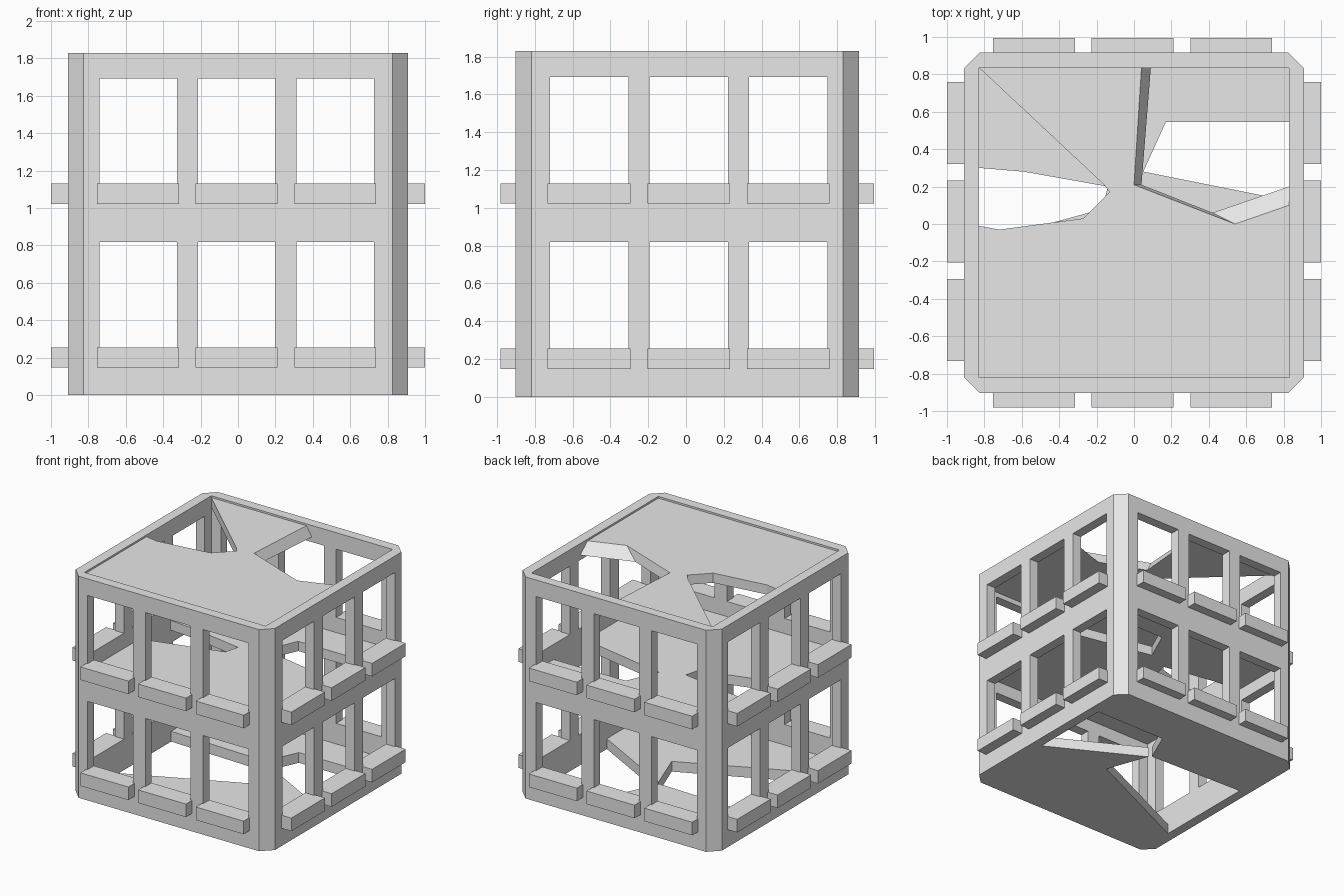
import bpy
import bmesh
from mathutils import Matrix, Vector

cube = bpy.data.objects.get("Cube")
if cube:
    bpy.data.objects.remove(cube, do_unlink=True)

# Single concrete colour
concrete = bpy.data.materials.new("concrete_grey")
concrete.use_nodes = True
concrete.diffuse_color = (0.8, 0.8, 0.8, 1)
concrete.node_tree.nodes["Principled BSDF"].inputs["Base Color"].default_value = (0.8, 0.8, 0.8, 1)

HEIGHT = 1.83
HALF = 0.91          # outer half width of the walls
INNER = 0.828        # inner half width
CHAMFER = 0.085
SHIFT_Y = 0.007      # the shell sits slightly towards the back
PITCH = 0.527        # window spacing
CENTRE_X, CENTRE_Y = -0.007, 0.014
WINDOW_W, WINDOW_H = 0.415, 0.563
WINDOW_Z = (0.255, 1.13)
SILL_W, SILL_H, SILL_OUT = 0.438, 0.108, 0.078


def make_object(name, bm):
    bmesh.ops.recalc_face_normals(bm, faces=bm.faces)
    mesh = bpy.data.meshes.new(name)
    bm.to_mesh(mesh)
    bm.free()
    mesh.materials.append(concrete)
    obj = bpy.data.objects.new(name, mesh)
    bpy.context.collection.objects.link(obj)
    return obj


def add_box(bm, low, high):
    low, high = Vector(low), Vector(high)
    matrix = Matrix.Translation((low + high) / 2) @ Matrix.Diagonal((*(high - low), 1))
    bmesh.ops.create_cube(bm, size=1, matrix=matrix)


def add_prism(bm, top, bottom, z0, z1):
    """Loft between two outlines with the same number of points."""
    lower = [bm.verts.new((x, y, z0)) for x, y in bottom]
    upper = [bm.verts.new((x, y, z1)) for x, y in top]
    bm.faces.new(lower[::-1])
    bm.faces.new(upper)
    for i in range(len(lower)):
        j = (i + 1) % len(lower)
        bm.faces.new((lower[i], lower[j], upper[j], upper[i]))


def subtract(target, cutter):
    mod = target.modifiers.new("cut", "BOOLEAN")
    mod.operation = "DIFFERENCE"
    mod.solver = "EXACT"
    mod.object = cutter
    graph = bpy.context.evaluated_depsgraph_get()
    mesh = bpy.data.meshes.new_from_object(target.evaluated_get(graph))
    target.modifiers.clear()
    target.data = mesh
    bpy.data.objects.remove(cutter, do_unlink=True)


# Outer walls: chamfered square tube
edge = HALF - CHAMFER
outline = [(edge, -HALF), (HALF, -edge), (HALF, edge), (edge, HALF),
           (-edge, HALF), (-HALF, edge), (-HALF, -edge), (-edge, -HALF)]
outline = [(x, y + SHIFT_Y) for x, y in outline]
bm = bmesh.new()
add_prism(bm, outline, outline, 0, HEIGHT)
walls = make_object("outer_walls", bm)

bm = bmesh.new()
add_box(bm, (-INNER, -INNER + SHIFT_Y, -1), (INNER, INNER + SHIFT_Y, 3))
subtract(walls, make_object("room_cutter", bm))

# Window openings through opposite walls
for axis, centre in ((0, CENTRE_X), (1, CENTRE_Y)):
    bm = bmesh.new()
    for i in (-1, 0, 1):
        for z in WINDOW_Z:
            low, high = [-2, -2, z], [2, 2, z + WINDOW_H]
            low[axis] = centre + i * PITCH - WINDOW_W / 2
            high[axis] = low[axis] + WINDOW_W
            add_box(bm, low, high)
    subtract(walls, make_object("window_cutter", bm))

# Window sills on all four sides
SIDES = (("front", 0, -1), ("back", 0, 1), ("left", 1, 1), ("right", 1, -1))
for side, axis, sign in SIDES:
    bm = bmesh.new()
    centre = CENTRE_Y if axis else CENTRE_X
    face = sign * HALF + (0 if axis else SHIFT_Y)
    tip = face + sign * (0.09 if axis else SILL_OUT)
    for i in (-1, 0, 1):
        for z in WINDOW_Z:
            low, high = [0, 0, z - SILL_H], [0, 0, z]
            low[axis] = centre + i * PITCH - SILL_W / 2
            high[axis] = low[axis] + SILL_W
            low[1 - axis], high[1 - axis] = sorted((face, tip))
            add_box(bm, low, high)
    make_object(side + "_window_sills", bm)

# Broken slabs
SOUTH, NORTH = -INNER + SHIFT_Y, INNER + SHIFT_Y
W, E = -INNER, INNER

# Roof, slightly below the rim, with slanted break on the east side
west_break = [(W, NORTH), (-0.16, 0.21), (-0.13, 0.17), (-0.27, 0.03), (-0.72, -0.03), (W, -0.01)]
roof_top = [(W, SOUTH), (E, SOUTH), (E, 0.1), (0.54, 0), (0, 0.21), (0.04, NORTH)] + west_break
roof_low = [(W, SOUTH), (E, SOUTH), (E, 0.2), (0.42, 0.06), (0.04, 0.21), (0.09, NORTH)] + west_break
bm = bmesh.new()
add_prism(bm, roof_top, roof_low, 1.735, 1.815)
make_object("broken_roof", bm)

# Middle floor
middle = [(W, SOUTH), (E, SOUTH), (E, 0.12), (0.7, 0.15), (0.05, 0.28), (0.17, 0.545),
          (E, 0.545), (E, NORTH), (W, NORTH), (W, 0.3), (-0.59, 0.28), (-0.14, 0.2),
          (-0.17, 0.08), (W, -0.1)]
bm = bmesh.new()
add_prism(bm, middle, middle, 0.925, 1.005)
make_object("broken_middle_floor", bm)

# Ground floor in two pieces
south_piece = [(W, SOUTH), (E, SOUTH), (E, -0.15), (0.07, 0.26), (0.2, -0.1), (W, -0.57)]
north_piece = [(W, NORTH), (W, 0.31), (0.05, 0.28), (0.17, 0.55), (E, 0.55), (E, NORTH)]
bm = bmesh.new()
for piece in (south_piece, north_piece):
    add_prism(bm, piece, piece, 0, 0.085)
make_object("broken_ground_floor", bm)
